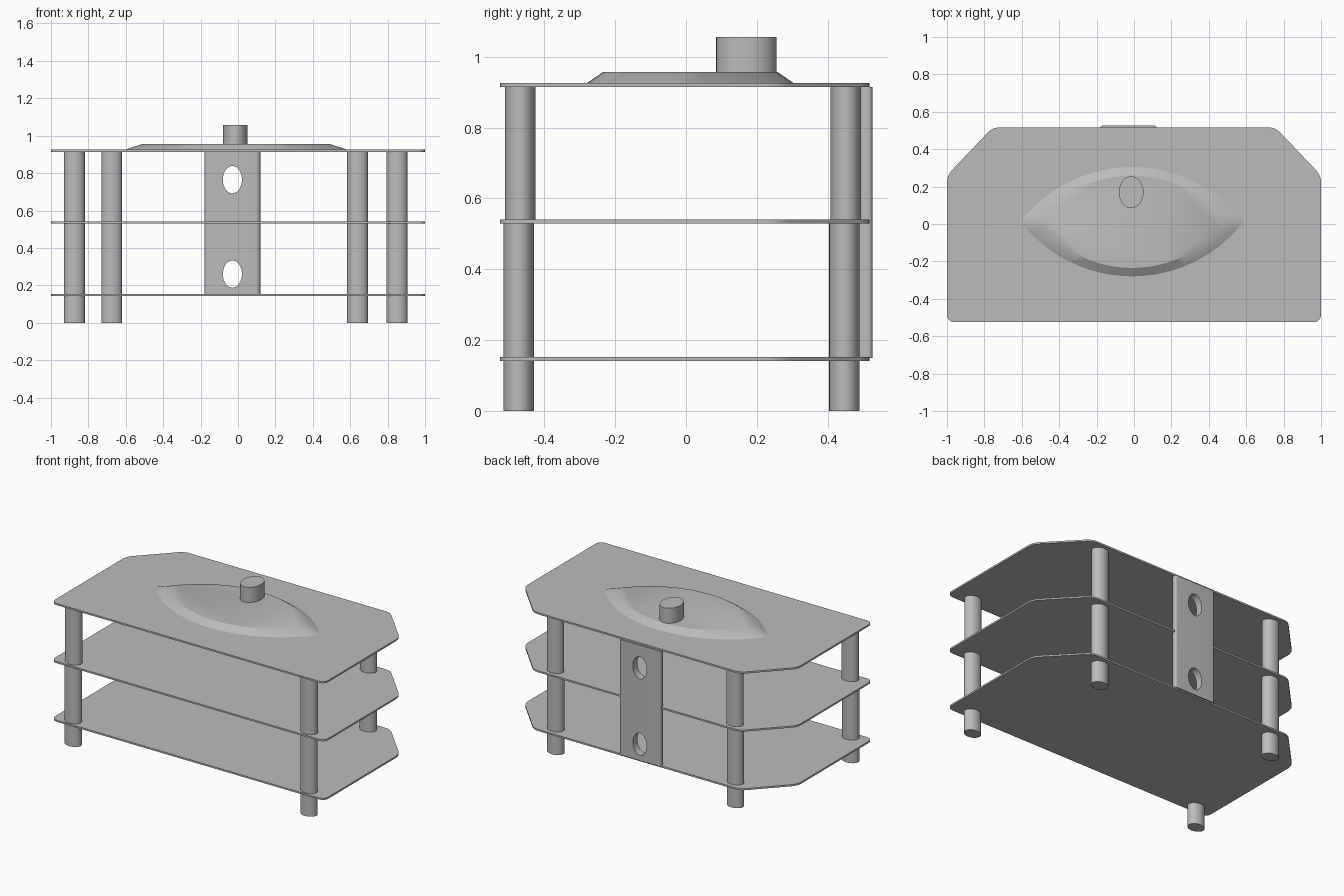
import bpy, bmesh, math
from mathutils import Vector

cube = bpy.data.objects.get("Cube")
if cube:
    bpy.data.objects.remove(cube)

grey = bpy.data.materials.new("satin grey")
grey.use_nodes = True
colour = (0.5, 0.5, 0.5, 1)
grey.diffuse_color = colour
grey.node_tree.nodes["Principled BSDF"].inputs["Base Color"].default_value = colour


def loft(name, rings, smooth=True):
    """Join matching closed rings of points and cap both ends."""
    bm = bmesh.new()
    loops = [[bm.verts.new(p) for p in ring] for ring in rings]
    n = len(loops[0])
    for low, high in zip(loops, loops[1:]):
        for i in range(n):
            j = (i + 1) % n
            bm.faces.new((low[i], low[j], high[j], high[i]))
    bm.faces.new(loops[0][::-1])
    bm.faces.new(loops[-1])
    bmesh.ops.recalc_face_normals(bm, faces=bm.faces)
    mesh = bpy.data.meshes.new(name)
    bm.to_mesh(mesh)
    bm.free()
    mesh.materials.append(grey)
    obj = bpy.data.objects.new(name, mesh)
    bpy.context.collection.objects.link(obj)
    if smooth:
        bpy.ops.object.select_all(action='DESELECT')
        obj.select_set(True)
        bpy.context.view_layer.objects.active = obj
        bpy.ops.object.shade_smooth_by_angle(angle=math.radians(30))
    return obj


def extrude(name, outline, z0, z1):
    return loft(name, [[(x, y, z) for x, y in outline] for z in (z0, z1)])


def ellipse(cx, cy, rx, ry, n=40):
    angles = [math.tau * i / n for i in range(n)]
    return [(cx + rx * math.cos(a), cy + ry * math.sin(a)) for a in angles]


def rounded(corners, steps=6):
    """Round each (x, y, reach) corner of a polygon."""
    out = []
    for i, (x, y, reach) in enumerate(corners):
        c = Vector((x, y))
        before = Vector(corners[i - 1][:2])
        after = Vector(corners[(i + 1) % len(corners)][:2])
        a = c + (before - c).normalized() * reach
        b = c + (after - c).normalized() * reach
        for k in range(steps + 1):
            t = k / steps
            out.append(tuple(a * (1 - t) ** 2 + c * 2 * t * (1 - t) + b * t * t))
    return out


# Three glass shelves with clipped back corners
shelf = rounded([(-1, -0.525, 0.045), (1, -0.525, 0.045), (1, 0.26, 0.04),
                 (0.755, 0.517, 0.04), (-0.755, 0.517, 0.04), (-1, 0.26, 0.04)])
shelf_heights = {"bottom": 0.142, "middle": 0.53, "top": 0.914}
for level, z in shelf_heights.items():
    extrude(level + "_shelf", shelf, z, z + 0.011)

# Oval legs, split by the shelves
legs = {"front_right": (-0.875, -0.472), "front_left": (0.85, -0.472),
        "back_right": (-0.675, 0.447), "back_left": (0.64, 0.447)}
spans = {"foot": (0, 0.142), "lower_leg": (0.153, 0.53), "upper_leg": (0.541, 0.914)}
for corner, (x, y) in legs.items():
    for part, (z0, z1) in spans.items():
        shift = 0.004 if part == "upper_leg" else 0
        extrude(corner + "_" + part, ellipse(x, y + shift, 0.056, 0.043), z0, z1)

# Cable panel at the back, with two oval openings
panel = extrude("cable_panel", rounded([(-0.18, 0.478, 0.03), (0.12, 0.478, 0.03),
                                        (0.12, 0.526, 0.014), (-0.18, 0.526, 0.014)]),
                0.15, 0.914)
for i, z in enumerate((0.26, 0.765)):
    rings = [[(x, y, h) for x, h in ellipse(-0.03, z, 0.051, 0.073)] for y in (0.4, 0.6)]
    cutter = loft("opening_cutter_%d" % (i + 1), rings, smooth=False)
    cutter.hide_render = True
    cutter.hide_set(True)
    cutter.display_type = 'WIRE'
    cut = panel.modifiers.new("opening", 'BOOLEAN')
    cut.operation = 'DIFFERENCE'
    cut.solver = 'EXACT'
    cut.object = cutter


# Lens-shaped plinth with sloping sides
def lens(half_length, half_width, z, n=24):
    cx, cy = -0.01, 0.012
    radius = (half_length ** 2 + half_width ** 2) / (2 * half_width)
    sweep = math.asin(half_length / radius)
    points = []
    for side in (-1, 1):
        for i in range(n):
            a = side * sweep * (1 - 2 * i / n)
            points.append((cx + radius * math.sin(a),
                           cy + side * (radius * math.cos(a) - radius + half_width), z))
    return points


loft("plinth", [lens(0.595, 0.292, 0.925), lens(0.5, 0.247, 0.956)])

# Oval post on the plinth
extrude("post", ellipse(-0.015, 0.17, 0.066, 0.085), 0.95, 1.056)
